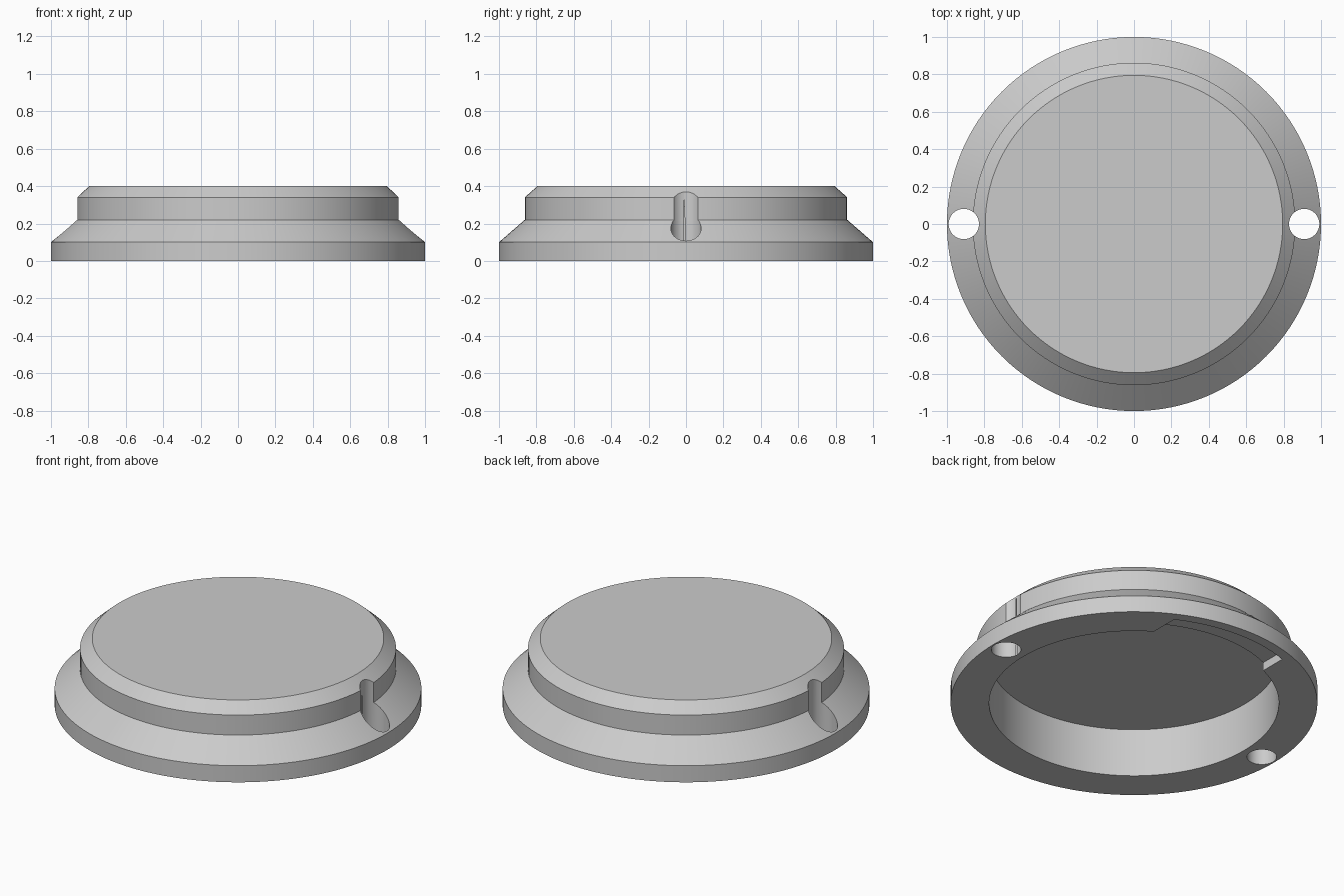
import bpy, bmesh, math

if "Cube" in bpy.data.objects:
    bpy.data.objects.remove(bpy.data.objects["Cube"])

SEG = 128

grey = bpy.data.materials.new("light grey")
grey.diffuse_color = (0.6, 0.6, 0.6, 1)
grey.use_nodes = True
grey.node_tree.nodes["Principled BSDF"].inputs["Base Color"].default_value = grey.diffuse_color


def make_object(name, bm):
    bmesh.ops.recalc_face_normals(bm, faces=bm.faces)
    mesh = bpy.data.meshes.new(name)
    bm.to_mesh(mesh)
    bm.free()
    mesh.materials.append(grey)
    obj = bpy.data.objects.new(name, mesh)
    bpy.context.collection.objects.link(obj)
    return obj


def lathe(name, profile):
    """Turn a radius/height profile, closed by flat end discs."""
    bm = bmesh.new()
    rings = [[bm.verts.new((r * math.cos(2 * math.pi * i / SEG),
                            r * math.sin(2 * math.pi * i / SEG), z))
              for i in range(SEG)] for r, z in profile]
    for a, b in zip(rings, rings[1:]):
        for i in range(SEG):
            j = (i + 1) % SEG
            bm.faces.new((a[i], a[j], b[j], b[i]))
    bm.faces.new(rings[0])
    bm.faces.new(rings[-1])
    return make_object(name, bm)


def prism(name, outline, z0, z1):
    bm = bmesh.new()
    low = [bm.verts.new((x, y, z0)) for x, y in outline]
    high = [bm.verts.new((x, y, z1)) for x, y in outline]
    for i in range(len(outline)):
        j = (i + 1) % len(outline)
        bm.faces.new((low[i], low[j], high[j], high[i]))
    bm.faces.new(low)
    bm.faces.new(high)
    return make_object(name, bm)


def arc(r, x0, x1, n=24):
    """Points on the back half of a circle between two x positions."""
    a0, a1 = math.acos(x0 / r), math.acos(x1 / r)
    return [(r * math.cos(a0 + (a1 - a0) * i / n),
             r * math.sin(a0 + (a1 - a0) * i / n)) for i in range(n + 1)]


# Cap: flange, sloping shoulder, raised drum, chamfer; hollow underneath
cap = lathe("cap", [(0.79, 0.29), (0.79, 0), (1, 0), (1, 0.1),
                    (0.862, 0.22), (0.862, 0.34), (0.795, 0.4)])

# Screw holes on both sides, biting into the drum wall
cutters = []
for side in (-1, 1):
    hole = [(side * 0.91 + 0.081 * math.cos(2 * math.pi * i / 48),
             0.081 * math.sin(2 * math.pi * i / 48)) for i in range(48)]
    cutters.append(prism("hole_cutter", hole, -0.2, 0.6))

# Shallow notch under the back rim
notch = arc(0.94, -0.31, 0.42) + arc(0.75, 0.42, -0.31)
cutters.append(prism("notch_cutter", notch, -0.1, 0.05))

bpy.context.view_layer.objects.active = cap
cap.select_set(True)
for cutter in cutters:
    cutter.hide_render = True
    mod = cap.modifiers.new("cut", 'BOOLEAN')
    mod.operation = 'DIFFERENCE'
    mod.solver = 'EXACT'
    mod.object = cutter
    bpy.ops.object.modifier_apply(modifier=mod.name)
    bpy.data.objects.remove(cutter)

bpy.ops.object.shade_smooth_by_angle(angle=math.radians(25))
